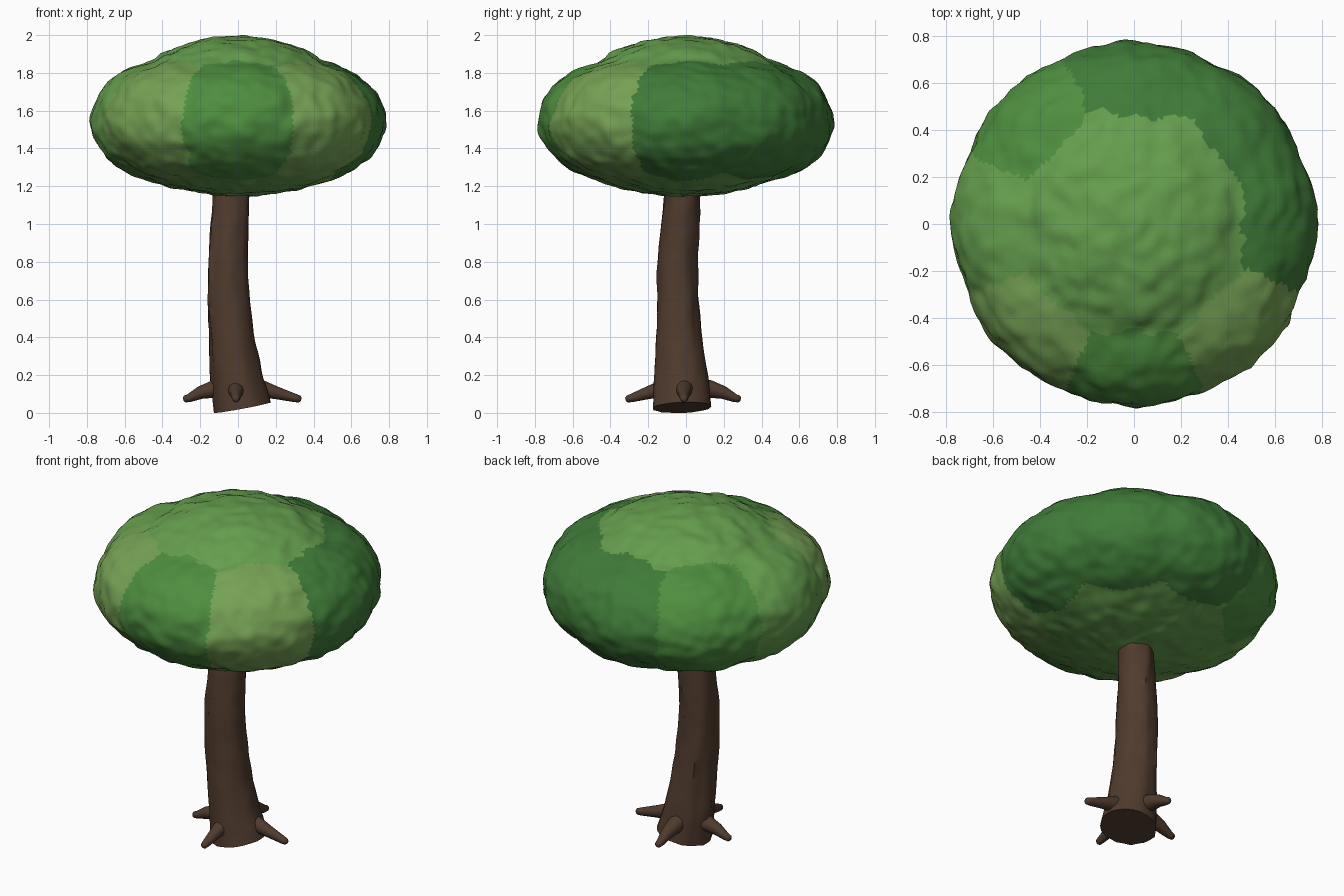
import bpy, bmesh, math
from mathutils import Vector, noise

if "Cube" in bpy.data.objects:
    bpy.data.objects.remove(bpy.data.objects["Cube"])


def material(name, rgb):
    m = bpy.data.materials.new(name)
    m.diffuse_color = (*rgb, 1)
    m.use_nodes = True
    m.node_tree.nodes["Principled BSDF"].inputs["Base Color"].default_value = m.diffuse_color
    return m


def finish(bm, name, mats, angle=60):
    bmesh.ops.recalc_face_normals(bm, faces=bm.faces)
    me = bpy.data.meshes.new(name)
    bm.to_mesh(me)
    bm.free()
    for m in mats:
        me.materials.append(m)
    ob = bpy.data.objects.new(name, me)
    bpy.context.collection.objects.link(ob)
    bpy.ops.object.select_all(action='DESELECT')
    ob.select_set(True)
    bpy.context.view_layer.objects.active = ob
    bpy.ops.object.shade_smooth_by_angle(angle=math.radians(angle))
    return ob


def tube(name, path, mat, sides=24, bark=0.0):
    """Round tube through (x, y, z, radius) points, rings square to the path."""
    bm = bmesh.new()
    rings = []
    for i, (x, y, z, r) in enumerate(path):
        a = Vector(path[max(i - 1, 0)][:3])
        b = Vector(path[min(i + 1, len(path) - 1)][:3])
        d = (b - a).normalized()
        u = (Vector((1, 0, 0)) if abs(d.z) > 0.7 else Vector((0, 0, 1)))
        u = (u - d * u.dot(d)).normalized()
        w = d.cross(u)
        ring = []
        for k in range(sides):
            t = 2 * math.pi * k / sides
            o = u * math.cos(t) + w * math.sin(t)
            n = noise.noise(Vector((o.x * 3, o.y * 3, z * 2)))
            n += 0.5 * noise.noise(Vector((o.x * 5, o.y * 5, z * 9)))
            ring.append(bm.verts.new(Vector((x, y, z)) + o * (r + bark * n)))
        rings.append(ring)
    for p, q in zip(rings, rings[1:]):
        for k in range(sides):
            j = (k + 1) % sides
            bm.faces.new((p[k], p[j], q[j], q[k]))
    bm.faces.new(rings[0])
    bm.faces.new(rings[-1])
    return finish(bm, name, [mat], 50)


def resample(keys, steps):
    """Smooth curve through the key points (Catmull-Rom)."""
    out = []
    for i in range(len(keys) - 1):
        p = [keys[min(max(i + o, 0), len(keys) - 1)] for o in (-1, 0, 1, 2)]
        for s in range(steps):
            t = s / steps
            out.append(tuple(
                0.5 * (2 * b + (c - a) * t + (2 * a - 5 * b + 4 * c - d) * t * t
                       + (3 * b - a - 3 * c + d) * t ** 3)
                for a, b, c, d in zip(*p)))
    return out + [keys[-1]]


bark = material("bark", (0.08, 0.044, 0.027))
light = material("leaf_light", (0.13, 0.34, 0.075))
lime = material("leaf_lime", (0.18, 0.36, 0.09))
mid = material("leaf_mid", (0.075, 0.27, 0.05))
dark = material("leaf_dark", (0.05, 0.2, 0.04))

# Leaning trunk
trunk = [(0.023, -0.02, 0.028, 0.154), (-0.008, -0.027, 0.2, 0.137),
         (-0.032, -0.036, 0.4, 0.12), (-0.05, -0.04, 0.6, 0.111),
         (-0.055, -0.04, 0.8, 0.106), (-0.045, -0.03, 1.0, 0.1),
         (-0.03, -0.02, 1.2, 0.09), (-0.01, -0.01, 1.45, 0.08)]
tube("trunk", resample(trunk, 6), bark, bark=0.014)

# Four tapering roots
roots = {"right": (1, 0, 0.335), "left": (-1, 0, 0.29),
         "front": (0, -1, 0.32), "back": (0, 1, 0.29)}
for side, (dx, dy, reach) in roots.items():
    prof = [(0.02, 0.155, 0.05), (0.13, 0.125, 0.046), (0.2, 0.107, 0.034),
            (reach - 0.03, 0.078, 0.022), (reach - 0.008, 0.073, 0.018),
            (reach, 0.071, 0.009)]
    off = -0.01
    tube("root_" + side,
         [(dx * r + off * abs(dy), dy * r + off * abs(dx), z, rad)
          for r, z, rad in prof], bark, sides=14)

# Crown lumps: (angle, distance, z, radial, tangential, height, colour slot)
lumps = [(0, 0, 1.573, 0.62, 0.62, 0.425, 0),      # domed middle
         (0, 0, 1.42, 0.66, 0.65, 0.27, 0)]        # flat underside
for i, slot in enumerate((3, 3, 3, 2, 0, 1, 2, 1)):  # eight clumps from the right
    lumps.append((math.radians(45 * i), 0.385, 1.545, 0.395, 0.5, 0.318, slot))
lumps = [(math.cos(a), math.sin(a), *rest) for a, *rest in lumps]


def lump_distances(p):
    out = []
    for c, s, dist, z, rr, rt, rz, _ in lumps:
        u, v, w = p.x * c + p.y * s - dist, p.y * c - p.x * s, p.z - z
        out.append(0.4 * (math.sqrt((u / rr) ** 2 + (v / rt) ** 2 + (w / rz) ** 2) - 1))
    return out


def crown_field(p):
    """Lumps blended into one soft surface."""
    return -0.008 * math.log(sum(math.exp(-d / 0.008) for d in lump_distances(p)))


# Shrink a sphere onto the blended lumps, then roughen it
centre = Vector((0, 0, 1.55))
bm = bmesh.new()
bmesh.ops.create_icosphere(bm, subdivisions=6, radius=1)
for v in bm.verts:
    n = Vector((v.co.x, v.co.y, v.co.z * 0.6)).normalized()
    lo, hi = 0.2, 1.2
    for _ in range(13):
        m = (lo + hi) / 2
        if crown_field(centre + n * m) < 0:
            lo = m
        else:
            hi = m
    p = centre + n * lo
    bump = 0.014 * noise.noise(p * 7) + 0.012 * noise.noise(p * 15)
    v.co = p + n * (bump - 0.003)
for f in bm.faces:
    p = f.calc_center_median()
    p = p + 0.025 * noise.noise_vector(p * 12)
    d = lump_distances(p)
    f.material_index = lumps[d.index(min(d))][-1]
finish(bm, "leafy_crown", [light, lime, mid, dark])
